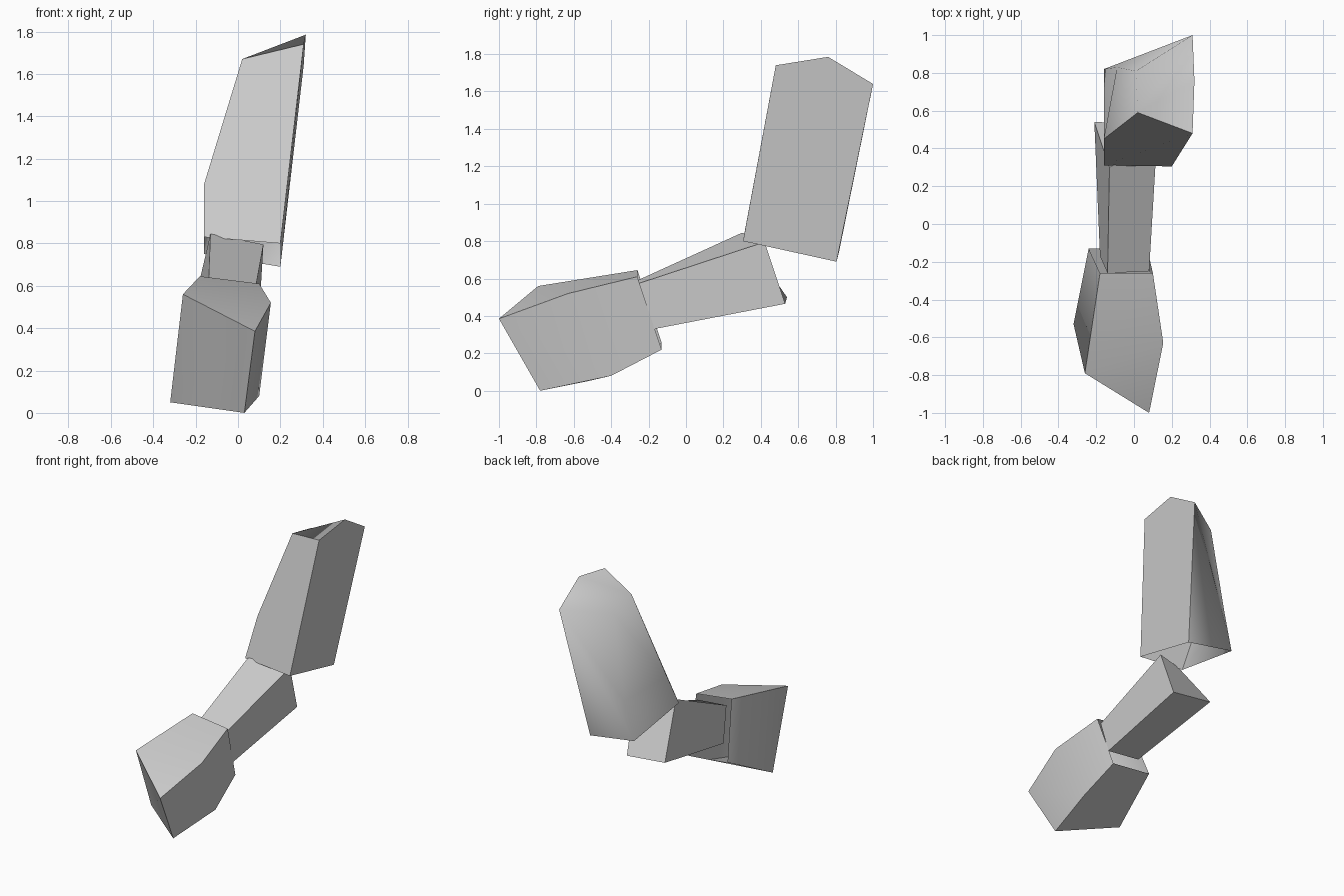
import bpy
import bmesh
from math import radians
from mathutils import Vector

cube = bpy.data.objects.get("Cube")
if cube:
    bpy.data.objects.remove(cube, do_unlink=True)

# One plain grey for the whole limb
grey = bpy.data.materials.new("plain_grey")
grey.use_nodes = True
colour = (0.6, 0.6, 0.6, 1)
grey.diffuse_color = colour
grey.node_tree.nodes["Principled BSDF"].inputs["Base Color"].default_value = colour


def build_shell(name, corners, faces):
    """Make a smooth shell from named corners; each face lists its corners in order."""
    bm = bmesh.new()
    verts = {key: bm.verts.new(Vector(co)) for key, co in corners.items()}
    for face in faces.split():
        bm.faces.new([verts[key] for key in face])
    bmesh.ops.recalc_face_normals(bm, faces=bm.faces[:])
    mesh = bpy.data.meshes.new(name)
    bm.to_mesh(mesh)
    bm.free()
    mesh.materials.append(grey)
    obj = bpy.data.objects.new(name, mesh)
    bpy.context.collection.objects.link(obj)
    bpy.ops.object.select_all(action="DESELECT")
    obj.select_set(True)
    bpy.context.view_layer.objects.active = obj
    bpy.ops.object.shade_smooth_by_angle(angle=radians(75))
    return obj


# Upper segment: leaning tapered sleeve, capped on top and open below
upper = dict(
    # lower rim
    E=(.2, .305, .8), F=(.2, .805, .69), H=(-.16, .82, .75), G=(-.16, .31, .83),
    # bends on the outer side
    I=(-.16, .45, 1.08), K=(-.09, .83, 1.02),
    # top rim
    A=(.31, .48, 1.74), B=(.32, .76, 1.785), C=(.31, 1, 1.64),
    D=(.01, .81, 1.62), J=(.02, .59, 1.67),
)
build_shell("upper_segment", upper, "EAJIG GIKH IJDK HKC KDC HCF EFCBA ABCDJ")

# Middle segment: four-sided sleeve widening to a closed, slanted end
middle = dict(
    # narrow end at the lower segment
    S=(-.14, -.26, .59), T=(.08, -.25, .575), U=(.08, -.17, .33), V=(-.18, -.17, .36),
    # wide closed end
    P=(-.13, .3, .845), R=(.12, .42, .795), L=(.1, .53, .465), Q=(-.21, .54, .5),
)
build_shell("middle_segment", middle, "SPRT TRLU ULQV VQPS PQLR")

# Lower segment: blunt wedge with a closed front and an open back
lower = dict(
    # front face
    T=(.08, -1, .385), U=(-.26, -.79, .56), W=(-.32, -.53, .05), V=(.03, -.78, 0),
    # bulge on the inner side
    M=(.155, -.63, .52), N=(.1, -.4, .08),
    # back rim
    A=(-.18, -.26, .645), B=(.1, -.26, .61), C=(.07, -.13, .22), D=(-.24, -.13, .255),
)
build_shell("lower_segment", lower, "TUWV UTM UMBA TVNM MNCB VWDCN UADW")
